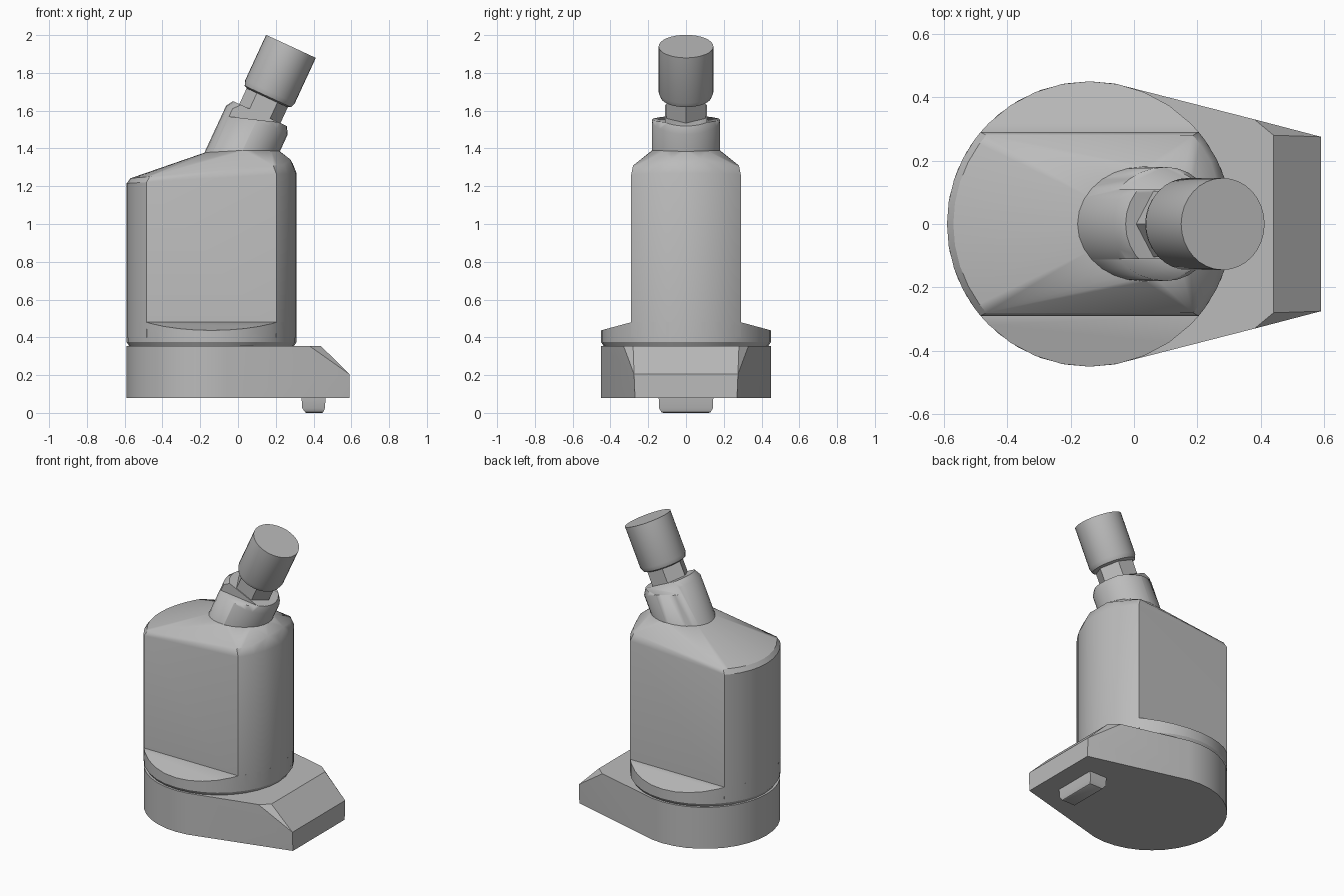
import bpy, bmesh, math
from mathutils import Matrix, Vector

cube = bpy.data.objects.get("Cube")
if cube:
    bpy.data.objects.remove(cube, do_unlink=True)

grey = bpy.data.materials.new("plain grey")
grey.use_nodes = True
GREY = (0.5, 0.5, 0.5, 1)
grey.diffuse_color = GREY
grey.node_tree.nodes["Principled BSDF"].inputs["Base Color"].default_value = GREY

CX, R, FLAT = -0.14, 0.45, 0.29      # housing centre, radius and half width
TILT = Matrix.Translation((0.1, 0, 1.55)) @ Matrix.Rotation(math.radians(24.8), 4, 'Y')


def circle(cx, r, n, z=0.0, limit=9.0):
    """Ring of points; beyond the y limit they slide onto the flat."""
    pts = []
    for i in range(n):
        a = math.tau * i / n
        x, y = r * math.cos(a), r * math.sin(a)
        if abs(y) > limit:
            y = math.copysign(limit, y)
            x = math.copysign(min(abs(x), math.sqrt(r * r - y * y)), x)
        pts.append(Vector((cx + x, y, z)))
    if limit < r:
        w = math.sqrt(r * r - limit * limit)
        pts += [Vector((cx + sx * w, sy * limit, z)) for sx in (-1, 1) for sy in (-1, 1)]
    return pts


def finish(name, bm, angle=32):
    bmesh.ops.recalc_face_normals(bm, faces=bm.faces)
    me = bpy.data.meshes.new(name)
    bm.to_mesh(me)
    bm.free()
    me.materials.append(grey)
    ob = bpy.data.objects.new(name, me)
    bpy.context.collection.objects.link(ob)
    bpy.ops.object.select_all(action='DESELECT')
    ob.select_set(True)
    bpy.context.view_layer.objects.active = ob
    bpy.ops.object.shade_smooth_by_angle(angle=math.radians(angle))
    return ob


def hull(name, points, matrix=Matrix(), angle=32):
    """Convex solid around the points, with flat areas merged."""
    bm = bmesh.new()
    for p in points:
        bm.verts.new(matrix @ Vector(p))
    bmesh.ops.remove_doubles(bm, verts=bm.verts, dist=0.0005)
    res = bmesh.ops.convex_hull(bm, input=bm.verts)
    bmesh.ops.delete(bm, geom=[v for v in res["geom_interior"]], context='VERTS')
    bmesh.ops.dissolve_limit(bm, angle_limit=0.01, verts=bm.verts, edges=bm.edges)
    return finish(name, bm, angle)


def turned(name, rings, n, matrix):
    """Stack of rings (radius, height) round a tilted axis."""
    return hull(name, [p for r, z in rings for p in circle(0, r, n, z)], matrix)


def mirrored(points):
    return [(x, s * y, z) for x, y, z in points for s in (-1, 1)]


# Base plate: round at one end, tapering to a sloped nose
nose = mirrored([(0.59, 0.27, 0.08), (0.59, 0.275, 0.205), (0.44, 0.28, 0.353), (0.38, 0.33, 0.353)])
rear = [p for z in (0.08, 0.353) for p in circle(CX, R, 36, z) if p.x < 0.03]
hull("base_plate", rear + nose)

# Locating key under the nose
hull("base_key", mirrored([(x, y, z) for x0, x1, y, z in
                           ((0.335, 0.465, 0.145, 0.1), (0.34, 0.46, 0.143, 0.025),
                            (0.355, 0.452, 0.13, 0.004), (0.36, 0.445, 0.12, 0))
                           for x in (x0, x1)]))

# Round skirt, its two shoulders sloping away from the flats
skirt = circle(CX, R - 0.02, 32, 0.345) + circle(CX, R, 32, 0.375)
for p in circle(CX, R, 32):
    skirt.append(Vector((p.x, p.y, 0.48 - 0.27 * max(0, abs(p.y) - FLAT))))
skirt += mirrored([(CX + s * 0.344, FLAT, 0.48) for s in (-1, 1)])
hull("housing_skirt", skirt)

# Housing: flat-sided body rising to a round neck seat
body = circle(CX, R, 40, 0.4, FLAT) + circle(0.035, 0.182, 28, 1.388)
for p in circle(CX, R, 40, 0, FLAT):
    body.append(Vector((p.x, p.y, 1.215 + 0.06 * (p.x + 0.59))))
for p in circle(CX, R - 0.02, 40, 0, FLAT - 0.01):
    body.append(Vector((p.x, p.y, 1.24 + 0.09 * (p.x + 0.59))))
body += mirrored([(0.277, 0.08, 1.342)])
hull("housing_body", body)

# Tilted collar with a spanner cut on each side
collar = turned("neck_collar", [(0.18, -0.32), (0.18, 0.0), (0.157, 0.038)], 28, TILT)
bm = bmesh.new()
for s in (-1, 1):
    bmesh.ops.create_cube(bm, size=1, matrix=Matrix.Translation((0.09, 0, 1.553))
                          @ Matrix.Rotation(math.radians(6.5), 4, 'Y')
                          @ Matrix.Translation((0, s * 0.21, 0.1))
                          @ Matrix.Diagonal((0.6, 0.2, 0.2, 1)))
cutter = finish("collar_cutter", bm)
cutter.hide_render = True
bpy.context.view_layer.objects.active = collar
cut = collar.modifiers.new("spanner cuts", 'BOOLEAN')
cut.operation, cut.solver, cut.object = 'DIFFERENCE', 'EXACT', cutter
bpy.ops.object.modifier_apply(modifier=cut.name)
bpy.data.objects.remove(cutter, do_unlink=True)

# Hexagonal stem and round end cap
turned("hex_stem", [(0.12, -0.05), (0.12, 0.17)], 6, TILT)
turned("end_cap", [(0.118, 0.13), (0.135, 0.138), (0.145, 0.165), (0.145, 0.43)], 32, TILT)
